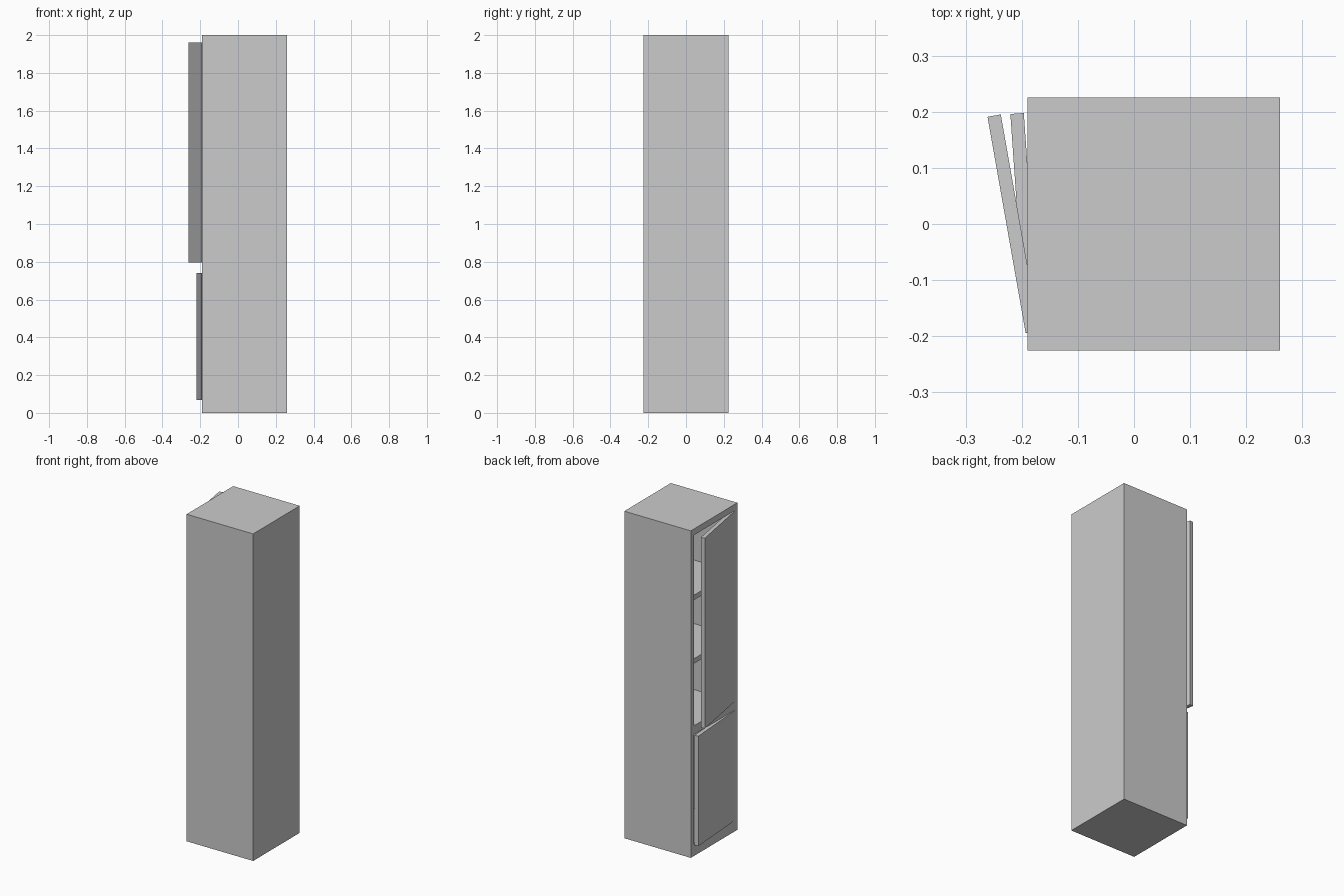
import bpy
from math import radians
from mathutils import Matrix, Vector

cube = bpy.data.objects.get("Cube")
if cube:
    bpy.data.objects.remove(cube, do_unlink=True)

GREY = (0.6, 0.6, 0.6, 1)
grey = bpy.data.materials.new("plain_grey")
grey.use_nodes = True
grey.diffuse_color = GREY
grey.node_tree.nodes["Principled BSDF"].inputs["Base Color"].default_value = GREY


def box(name, lo, hi):
    """Flat-shaded box spanning two corners."""
    bpy.ops.mesh.primitive_cube_add(size=1)
    ob = bpy.context.object
    ob.name = name
    lo, hi = Vector(lo), Vector(hi)
    ob.data.transform(Matrix.Translation((lo + hi) / 2) @ Matrix.Diagonal((*(hi - lo), 1)))
    ob.data.materials.append(grey)
    return ob


FACE, BACK, HALF = -0.19, 0.26, 0.225   # open side, rear and half width
WALL = 0.03
INNER = HALF - WALL
HINGE = Vector((FACE - 0.003, -INNER, 0))

# name, bottom, top, door angle, shelf count
bays = [("upper", 0.796, 1.962, 10, 2), ("lower", 0.068, 0.742, 4, 0)]

# Solid cabinet body, hollowed by one cut per bay
body = box("cabinet_body", (FACE, -HALF, 0), (BACK, HALF, 2))
for name, z0, z1, angle, shelves in bays:
    cutter = box(name + "_cutter", (FACE - 0.1, -INNER, z0), (BACK - WALL, INNER, z1))
    cutter.hide_render = True
    mod = body.modifiers.new(name + "_bay", "BOOLEAN")
    mod.operation, mod.solver, mod.object = "DIFFERENCE", "EXACT", cutter
    bpy.context.view_layer.objects.active = body
    bpy.ops.object.modifier_apply(modifier=mod.name)
    bpy.data.objects.remove(cutter, do_unlink=True)

    # Evenly spaced shelves
    for i in range(shelves):
        z = z0 + (z1 - z0) * (i + 1) / (shelves + 1)
        box(f"{name}_shelf_{i + 1}", (FACE + 0.008, -INNER, z - WALL / 2),
            (BACK - WALL, INNER, z + WALL / 2))

    # Door standing ajar on its hinge edge
    door = box(name + "_door", (0, 0.001, z0 + 0.001), (0.024, 2 * INNER + 0.002, z1 - 0.001))
    door.location = HINGE
    door.rotation_euler.z = radians(angle)
